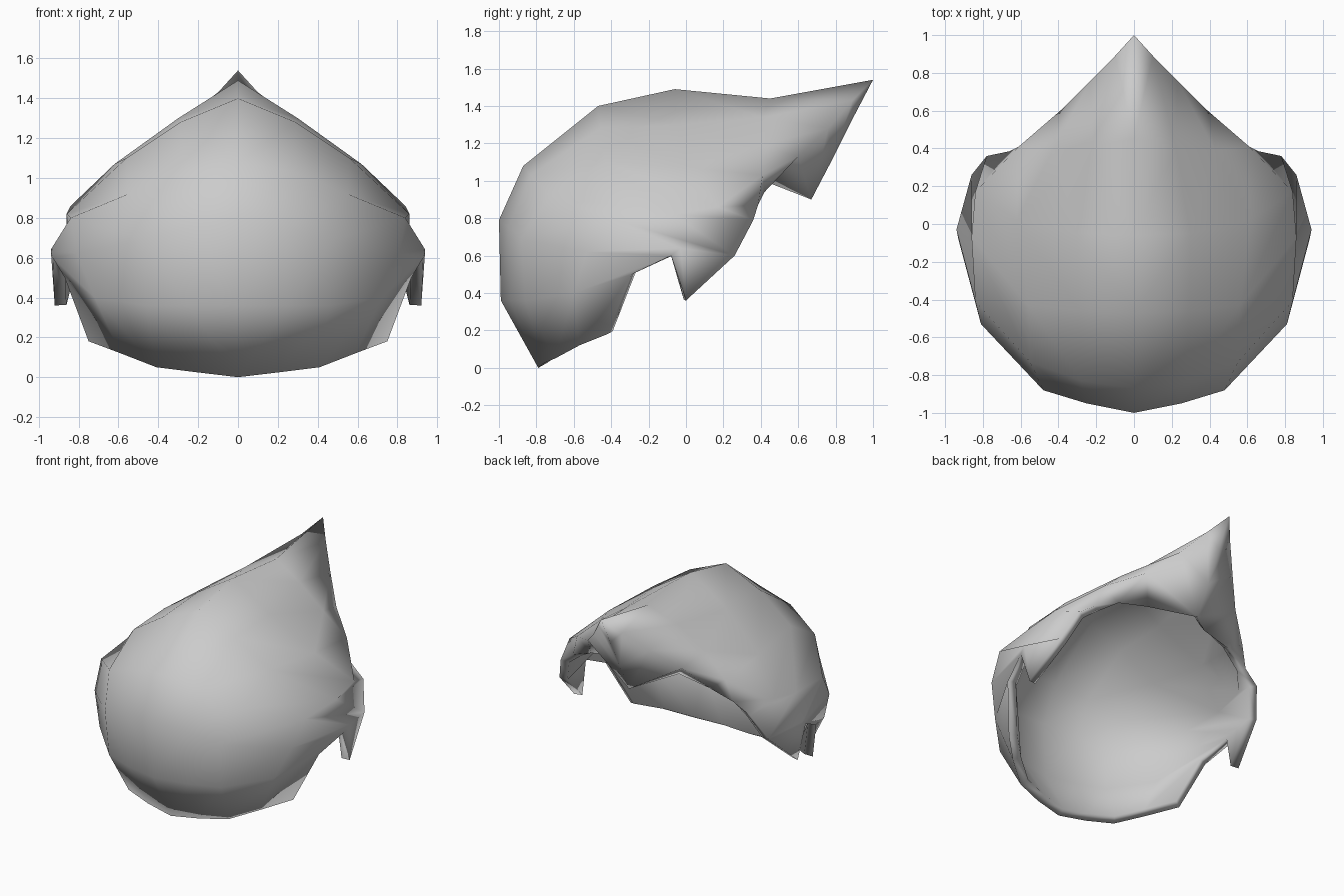
import bpy

if "Cube" in bpy.data.objects:
    bpy.data.objects.remove(bpy.data.objects["Cube"])

# Cross sections of the right half, from the centre line out to the rim,
# running from the lower front, over the top, to the pointed peak
SECTIONS = [
    [(0, -.79, 0), (.21, -.76, .025), (.41, -.70, .05), (.59, -.57, .12), (.75, -.42, .18)],
    [(0, -.99, .36), (.25, -.94, .36), (.46, -.86, .36), (.72, -.60, .40), (.87, -.29, .50)],
    [(0, -1, .79), (.25, -.95, .75), (.48, -.88, .69), (.81, -.53, .62), (.93, -.08, .60)],
    [(0, -.87, 1.08), (.28, -.83, 1.03), (.55, -.73, .92), (.84, -.41, .80), (.94, -.03, .64)],
    [(0, -.47, 1.40), (.29, -.46, 1.28), (.56, -.43, 1.10), (.86, -.07, .82), (.86, .26, .60)],
    [(0, -.06, 1.49), (.30, -.05, 1.30), (.62, .02, 1.07), (.84, .17, .86), (.78, .36, .79)],
    [(0, .45, 1.44), (.22, .41, 1.34), (.43, .39, 1.19), (.61, .41, 1.03), (.66, .385, .87)],
    [(0, 1, 1.54), (.10, .89, 1.43), (.23, .76, 1.28), (.39, .60, 1.13), (.49, .42, .94)],
    # underside of the peak, ending at the rim
    [(0, 1, 1.54), (0, .89, 1.33), (0, .78, 1.11), (0, .67, .90), (.25, .44, .99)],
]
TAB_TIP = (.92, 0, .36)

# Skin the sections, sharing coincident points
verts, index, faces = [], {}, []


def vid(p):
    if p not in index:
        index[p] = len(verts)
        verts.append(p)
    return index[p]


def add_face(*points):
    faces.append(list(dict.fromkeys(vid(p) for p in points)))


for a, b in zip(SECTIONS, SECTIONS[1:]):
    for j in range(len(a) - 1):
        add_face(a[j], a[j + 1], b[j + 1], b[j])

# Small side tab hanging from the rim
above = SECTIONS[3][-1]
add_face(SECTIONS[2][-1], TAB_TIP, above)
add_face(above, TAB_TIP, SECTIONS[4][-1])

mesh = bpy.data.meshes.new("peaked_shell")
mesh.from_pydata(verts, [], faces)
shell = bpy.data.objects.new("peaked_shell", mesh)
bpy.context.collection.objects.link(shell)
bpy.context.view_layer.objects.active = shell
shell.select_set(True)

# Mirror to the left side, then give the shell its thickness
mirror = shell.modifiers.new("mirror", 'MIRROR')
mirror.use_clip = True
mirror.merge_threshold = 0.001
solid = shell.modifiers.new("thickness", 'SOLIDIFY')
solid.thickness = 0.06
solid.offset = -1
for name in ("mirror", "thickness"):
    bpy.ops.object.modifier_apply(modifier=name)

bpy.ops.object.shade_smooth()
